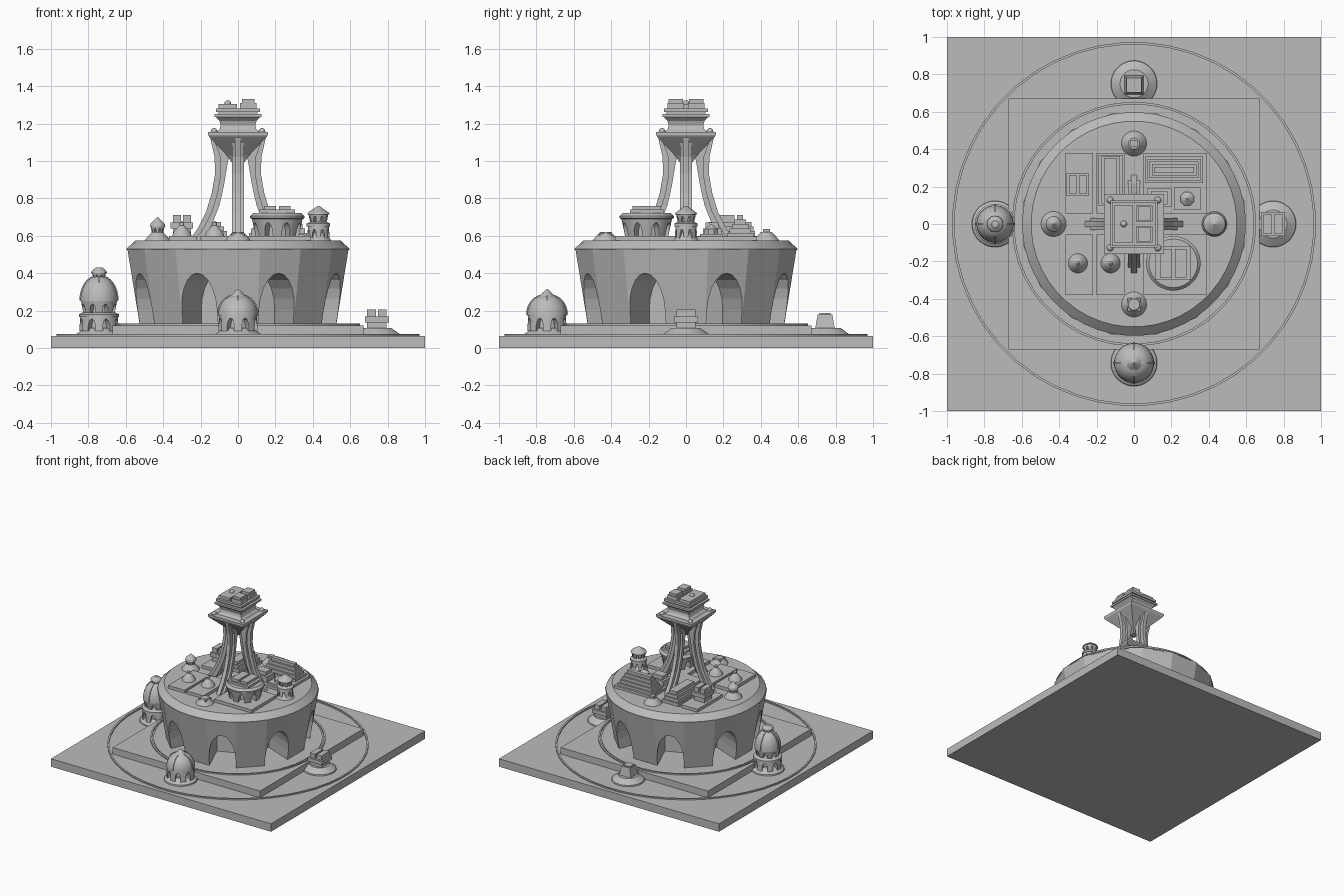
import bpy, bmesh
from math import sin, cos, pi
from mathutils import Matrix

if "Cube" in bpy.data.objects:
    bpy.data.objects.remove(bpy.data.objects["Cube"])

grey = bpy.data.materials.new("stone grey")
grey.use_nodes = True
tone = (0.5, 0.5, 0.5, 1)
grey.diffuse_color = tone
grey.node_tree.nodes["Principled BSDF"].inputs["Base Color"].default_value = tone


def finish(name, bm, smooth=False):
    bmesh.ops.recalc_face_normals(bm, faces=bm.faces[:])
    mesh = bpy.data.meshes.new(name)
    bm.to_mesh(mesh)
    bm.free()
    mesh.materials.append(grey)
    obj = bpy.data.objects.new(name, mesh)
    bpy.context.collection.objects.link(obj)
    if smooth:
        bpy.ops.object.select_all(action="DESELECT")
        obj.select_set(True)
        bpy.context.view_layer.objects.active = obj
        bpy.ops.object.shade_smooth_by_angle(angle=0.45)
    return obj


def box(name, x0, x1, y0, y1, z0, z1):
    bm = bmesh.new()
    size = Matrix.Diagonal((x1 - x0, y1 - y0, z1 - z0, 1))
    place = Matrix.Translation(((x0 + x1) / 2, (y0 + y1) / 2, (z0 + z1) / 2))
    bmesh.ops.create_cube(bm, size=1, matrix=place @ size)
    return finish(name, bm)


def block(name, x, y, hx, hy, z0, z1):
    return box(name, x - hx, x + hx, y - hy, y + hy, z0, z1)


def lathe(name, x, y, profile, n=24, smooth=True, turn=0.5, closed=False):
    """Turn (radius, height) points about a vertical axis."""
    bm = bmesh.new()
    rings = []
    for r, z in profile:
        rings.append([bm.verts.new((x + r * cos(2 * pi * (i + turn) / n),
                                    y + r * sin(2 * pi * (i + turn) / n), z)) for i in range(n)])
    pairs = list(zip(rings, rings[1:]))
    if closed:
        pairs.append((rings[-1], rings[0]))
    else:
        bm.faces.new(rings[0])
        bm.faces.new(rings[-1])
    for a, b in pairs:
        for i in range(n):
            j = (i + 1) % n
            bm.faces.new((a[i], a[j], b[j], b[i]))
    return finish(name, bm, smooth)


def prism(bm, points, direction, offset, depth, place):
    """Extrude a flat outline and place it."""
    side = [[bm.verts.new(place @ (offset + direction * d + p)) for p in points] for d in depth]
    bm.faces.new(side[0])
    bm.faces.new(side[1])
    for i in range(len(points)):
        j = (i + 1) % len(points)
        bm.faces.new((side[0][i], side[0][j], side[1][j], side[1][i]))


def arcade(name, x, y, z0, z1, r0, r1, top, sides=16, width=0.19, smooth=True):
    """Tapered drum with eight arched niches."""
    from mathutils import Vector
    drum = lathe(name, x, y, [(r0, z0), (r1, z1)], sides, smooth)
    w, spring = r0 * width, z0 + (top - z0) * 0.3
    outline = [Vector((0, -w, z0 - 0.01)), Vector((0, w, z0 - 0.01))]
    outline += [Vector((0, w * cos(pi * i / 10), spring + (top - spring) * sin(pi * i / 10)))
                for i in range(11)]
    bm = bmesh.new()
    for k in range(8):
        place = Matrix.Translation((x, y, 0)) @ Matrix.Rotation(pi * (k + 0.5) / 4, 4, "Z")
        prism(bm, outline, Vector((1, 0, 0)), Vector(), (r0 * 0.5, max(r0, r1) * 1.2), place)
    cutter = finish("arch_cutter", bm)
    cutter.hide_render = True
    mod = drum.modifiers.new("arches", "BOOLEAN")
    mod.operation, mod.object, mod.solver = "DIFFERENCE", cutter, "EXACT"
    bpy.context.view_layer.objects.active = drum
    bpy.ops.object.modifier_apply(modifier=mod.name)
    bpy.data.objects.remove(cutter)
    return drum


def slab(name, outline, half, x=0, y=0, turns=4):
    """Upright slab from a (radius, height) outline, repeated around the axis."""
    from mathutils import Vector
    bm = bmesh.new()
    pts = [Vector((r, 0, z)) for r, z in outline]
    for k in range(turns):
        place = Matrix.Translation((x, y, 0)) @ Matrix.Rotation(2 * pi * k / turns, 4, "Z")
        prism(bm, pts, Vector((0, 1, 0)), Vector(), (-half, half), place)
    return finish(name, bm)


def dome(name, x, y, z0, z1, r, tip=0.0):
    """Pointed dome with four ribs."""
    arc = [(r * cos(pi * i / 16) ** 0.9 + tip, z0 + (z1 - z0) * sin(pi * i / 16)) for i in range(8)]
    lathe(name, x, y, arc + [(0.004, z1)], 24)
    slab(name + "_ribs", [(0, z0)] + [(a + 0.005, z + 0.003) for a, z in arc] + [(0, z1)], 0.006, x, y)


# Ground plates and thin rings
box("ground_plate", -1, 1, -1, 1, 0, 0.065)
lathe("outer_ring", 0, 0, [(0.96, 0.06), (0.96, 0.075), (0.973, 0.075), (0.973, 0.06)], 48, closed=True)
box("inner_plate", -0.67, 0.67, -0.67, 0.67, 0.06, 0.12)
lathe("floor_ring", 0, 0, [(0.64, 0.11), (0.64, 0.13), (0.653, 0.13), (0.653, 0.11)], 48, closed=True)
lathe("floor_disc", 0, 0, [(0.63, 0.11), (0.63, 0.125)], 48)

# Great arcaded bowl and its deck
arcade("bowl", 0, 0, 0.12, 0.53, 0.535, 0.603, 0.40, smooth=False)
lathe("bowl_rim", 0, 0, [(0.595, 0.525), (0.598, 0.53), (0.55, 0.575), (0.54, 0.575)], 48)

# Deck plates in four quarters
for x0, x1 in ((-0.37, -0.22), (-0.2, -0.05)):
    box("deck_plate_back", x0, x1, 0.055, 0.38, 0.57, 0.6)
    box("deck_plate_front", x0, x1, -0.38, -0.055, 0.57, 0.6)
box("deck_plate_back_left", 0.05, 0.39, 0.055, 0.38, 0.57, 0.595)
box("deck_plate_front_left", 0.05, 0.39, -0.38, -0.055, 0.57, 0.6)


def twin_house(name, x, y, z, h, r):
    """Stepped block crowned by two bars."""
    block(name + "_foot", x, y, r * 0.8, r * 0.8, z, z + h * 0.35)
    block(name + "_body", x, y, r, r, z + h * 0.35, z + h * 0.65)
    for s in (-1, 1):
        block(name + "_bar", x + s * r * 0.45, y, r * 0.35, r * 0.8, z + h * 0.65, z + h)


# Buildings on the deck
twin_house("small_house", -0.3, 0.21, 0.6, 0.11, 0.06)
for i in range(3):
    box("strip_house", -0.19 + i * 0.015, -0.06 - i * 0.015, 0.1 + i * 0.01, 0.37 - i * 0.01,
        0.6 + i * 0.025, 0.625 + i * 0.025)
for i in range(5):
    block("terrace", 0.215, 0.29, 0.155 - i * 0.012, 0.072 - i * 0.014, 0.59 + i * 0.024, 0.614 + i * 0.024)
box("low_house", 0.07, 0.2, 0.09, 0.19, 0.59, 0.64)
box("low_house_top", 0.09, 0.18, 0.105, 0.175, 0.64, 0.67)
block("kiosk_base", 0.285, 0.135, 0.07, 0.06, 0.59, 0.61)
lathe("kiosk", 0.285, 0.135, [(0.04, 0.61), (0.04, 0.635), (0.005, 0.66)], 8, False)
for x in (-0.3, -0.125):
    lathe("small_dome", x, -0.21, [(0.052, 0.6), (0.045, 0.62), (0.018, 0.65), (0.012, 0.655),
                                   (0.012, 0.67), (0.002, 0.68)], 20)

# Round hall
arcade("round_hall", 0.21, -0.21, 0.6, 0.69, 0.118, 0.138, 0.67)
lathe("hall_rim", 0.21, -0.21, [(0.138, 0.69), (0.146, 0.695), (0.146, 0.705), (0.13, 0.722)], 32)
block("hall_roof", 0.21, -0.21, 0.095, 0.09, 0.72, 0.74)
for s in (-1, 1):
    block("hall_bar", 0.21 + s * 0.04, -0.21, 0.032, 0.075, 0.74, 0.76)

# Four deck turrets
for x, y in ((-0.43, 0), (0.43, 0), (0, -0.43), (0, 0.43)):
    lathe("turret_foot", x, y, [(0.07, 0.57), (0.062, 0.585), (0.03, 0.62)], 24)
arcade("right_lantern", -0.43, 0, 0.61, 0.65, 0.03, 0.038, 0.64)
lathe("right_cap", -0.43, 0, [(0.042, 0.65), (0.038, 0.665), (0.012, 0.69), (0.003, 0.7)], 20)
arcade("left_turret", 0.43, 0, 0.575, 0.65, 0.062, 0.057, 0.635)
lathe("left_turret_band", 0.43, 0, [(0.063, 0.65), (0.063, 0.665), (0.045, 0.675)], 24)
arcade("left_turret_top", 0.43, 0, 0.67, 0.715, 0.045, 0.054, 0.705)
lathe("left_cap", 0.43, 0, [(0.06, 0.715), (0.055, 0.725), (0.003, 0.76)], 24)
block("front_kiosk", 0, -0.43, 0.035, 0.035, 0.59, 0.615)
block("back_kiosk", 0, 0.43, 0.018, 0.018, 0.6, 0.637)

# Four ground buildings
for x, y in ((-0.743, 0), (0.743, 0), (0, -0.743), (0, 0.75)):
    lathe("ground_foot", x, y, [(0.125, 0.06), (0.122, 0.075), (0.075, 0.108)], 32)
arcade("tower_base", -0.743, 0, 0.09, 0.17, 0.107, 0.103, 0.155)
lathe("tower_band", -0.743, 0, [(0.108, 0.165), (0.108, 0.18), (0.09, 0.19)], 24)
arcade("tower_middle", -0.743, 0, 0.185, 0.25, 0.085, 0.098, 0.235)
dome("tower_dome", -0.743, 0, 0.25, 0.385, 0.1)
arcade("tower_lantern", -0.743, 0, 0.37, 0.4, 0.03, 0.038, 0.392)
lathe("tower_cap", -0.743, 0, [(0.044, 0.4), (0.04, 0.412), (0.018, 0.43)], 20)
arcade("domed_hall", 0, -0.743, 0.09, 0.175, 0.107, 0.103, 0.16)
dome("hall_dome", 0, -0.743, 0.175, 0.285, 0.107)
lathe("hall_point", 0, -0.743, [(0.07, 0.25), (0.003, 0.315)], 24)
twin_house("ground_house", 0.743, 0, 0.1, 0.105, 0.065)
lathe("back_house", 0, 0.743, [(0.075, 0.1), (0.055, 0.18)], 4, False)
block("back_house_top", 0, 0.743, 0.03, 0.03, 0.17, 0.188)

# Curved tower legs, each a broad web with a narrow spine
outer = [(0.25, 0.57), (0.2, 0.64), (0.155, 0.73), (0.125, 0.83), (0.108, 0.93), (0.11, 1.02), (0.15, 1.13)]
inner = [(0.03, 1.13), (0.055, 0.99), (0.075, 0.87), (0.1, 0.76), (0.14, 0.66), (0.19, 0.57)]
slab("tower_leg", [(r - 0.015, z) for r, z in outer] + inner, 0.033)
slab("leg_spine", [(r + 0.015 * (z < 1.1), z) for r, z in outer] + inner, 0.015)
block("tower_foot", 0, 0, 0.09, 0.09, 0.57, 0.6)

# Flared capital and crown; four-sided turned shapes stay square to the axes
root2 = 2 ** 0.5
lathe("capital", 0, 0, [(r * root2, z) for r, z in
                        ((0.025, 0.98), (0.06, 1.03), (0.155, 1.13), (0.16, 1.14), (0.16, 1.155))], 4, False)
lathe("crown_neck", 0, 0, [(r * root2, z) for r, z in
                           ((0.115, 1.155), (0.098, 1.17), (0.092, 1.19), (0.1, 1.215), (0.12, 1.235))], 4, False)
block("crown_plate", 0, 0, 0.125, 0.125, 1.235, 1.25)
block("crown_step", 0, 0, 0.105, 0.105, 1.25, 1.262)
block("crown_roof", 0, 0, 0.118, 0.118, 1.262, 1.28)
box("crown_hall", -0.105, -0.005, -0.1, 0.1, 1.28, 1.305)
for y in (-0.055, 0.055):
    block("crown_house", 0.055, y, 0.045, 0.045, 1.28, 1.31)
    block("crown_house_top", 0.055, y, 0.034, 0.038, 1.31, 1.33)


def ball(name, x, y, z, r):
    bm = bmesh.new()
    bmesh.ops.create_uvsphere(bm, u_segments=12, v_segments=8, radius=r,
                              matrix=Matrix.Translation((x, y, z)))
    finish(name, bm, True)


ball("crown_ball", -0.055, 0, 1.307, 0.018)
for x in (-0.128, 0.128):
    for y in (-0.128, 0.128):
        ball("corner_ball", x, y, 1.158, 0.018)
